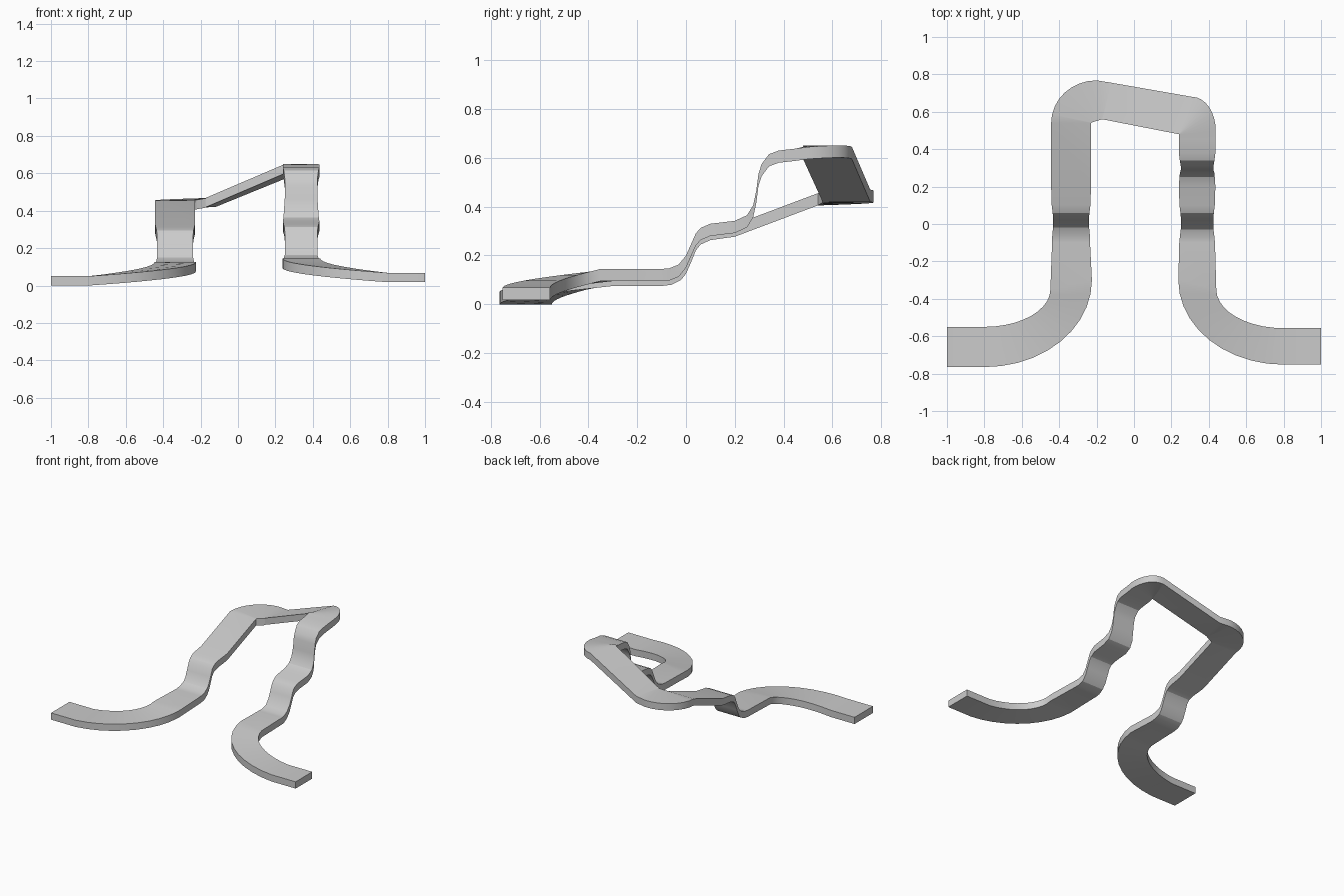
import bpy, bmesh
from math import sin, cos, pi

if "Cube" in bpy.data.objects:
    bpy.data.objects.remove(bpy.data.objects["Cube"])

THICK = 0.05
stations = []   # each: inside edge (x, y), outside edge (x, y), top z


def add(ax, ay, bx, by, z):
    stations.append(((ax, ay), (bx, by), z))


def quarter(p, q, t, along_x):
    """Quarter ellipse from p to q; leaves p along x (or along y)."""
    s, c = sin(t * pi / 2), 1 - cos(t * pi / 2)
    u, v = (s, c) if along_x else (c, s)
    return p[0] + (q[0] - p[0]) * u, p[1] + (q[1] - p[1]) * v


def foot_arc(sign, out, inn, z0, z1, n=10):
    """Sweeping foot from the tip towards the leg."""
    rows = [((sign, out[0][1]), (sign, inn[0][1]), z0)]
    for i in range(n + 1):
        t = i / n
        rows.append((quarter(*out, t, True), quarter(*inn, t, True),
                     z0 + (z1 - z0) * t ** 1.08))
    return rows


def leg(a, b, profile):
    """Rows along a leg, pinched slightly where it is steep (third value)."""
    d = 0.01 if b > a else -0.01
    return [((a + d * k, y), (b - d * k, y), z) for y, z, k in profile]


# left foot and stepped leg, ending in a straight ramp
stations += foot_arc(-1, ((-.8, -.765), (-.225, -.3)),
                     ((-.8, -.55), (-.447, -.35)), .055, .13)
stations += leg(-.23, -.443, [
    (-.1, .13, .5), (-.06, .135, .6), (-.02, .155, 1), (0, .18, 1), (.02, .225, 1),
    (.04, .275, 1), (.06, .30, .8), (.1, .318, .3), (.2, .332, 0), (.54, .46, 0)])

# rounded rear left corner
for i in range(1, 9):
    t = i / 8
    a = (-.235 + .065 * t, .54 + .02 * t)
    stations.append((a, quarter((-.443, .54), (-.2, .768), t, False), .46 + .012 * t))
add(-.17, .56, -.12, .755, .475)

# sloping crossbar and rear right corner
for i in range(9):
    t = i / 8
    bx, by = quarter((.31, .68), (.437, .5), t, True)
    add(.24, .48, bx, by, .65 + .006 * sin(pi * t))

# right leg with two steps, then right foot
right = leg(.24, .435, [
    (-.1, .15, .2), (-.07, .152, .5), (-.03, .168, 1), (0, .205, 1), (.02, .25, 1),
    (.04, .295, 1), (.06, .318, .8), (.1, .335, .3), (.2, .347, 0), (.25, .37, .3),
    (.275, .41, .6), (.288, .47, 1), (.297, .54, 1), (.31, .58, 1), (.34, .62, .5),
    (.38, .635, 0), (.45, .643, 0)])
stations += right[::-1]
stations += foot_arc(1, ((.8, -.752), (.237, -.3)),
                     ((.8, -.557), (.44, -.35)), .073, .15)[::-1]

# loft a rectangular section through the stations
bm = bmesh.new()
rings = []
for a, b, z in stations:
    rings.append([bm.verts.new((*p, h)) for p, h in
                  ((a, z), (b, z), (b, z - THICK), (a, z - THICK))])
for r, s in zip(rings, rings[1:]):
    for i in range(4):
        j = (i + 1) % 4
        bm.faces.new((r[i], r[j], s[j], s[i]))
bm.faces.new(rings[0])
bm.faces.new(rings[-1])
for v in bm.verts:
    v.co.z += THICK - stations[0][2]
bmesh.ops.remove_doubles(bm, verts=bm.verts, dist=0.0001)
bmesh.ops.recalc_face_normals(bm, faces=bm.faces)
mesh = bpy.data.meshes.new("bent_strap")
bm.to_mesh(mesh)
bm.free()
strap = bpy.data.objects.new("bent_strap", mesh)
bpy.context.collection.objects.link(strap)
bpy.context.view_layer.objects.active = strap
strap.select_set(True)
bpy.ops.object.shade_smooth_by_angle(angle=pi / 8)
